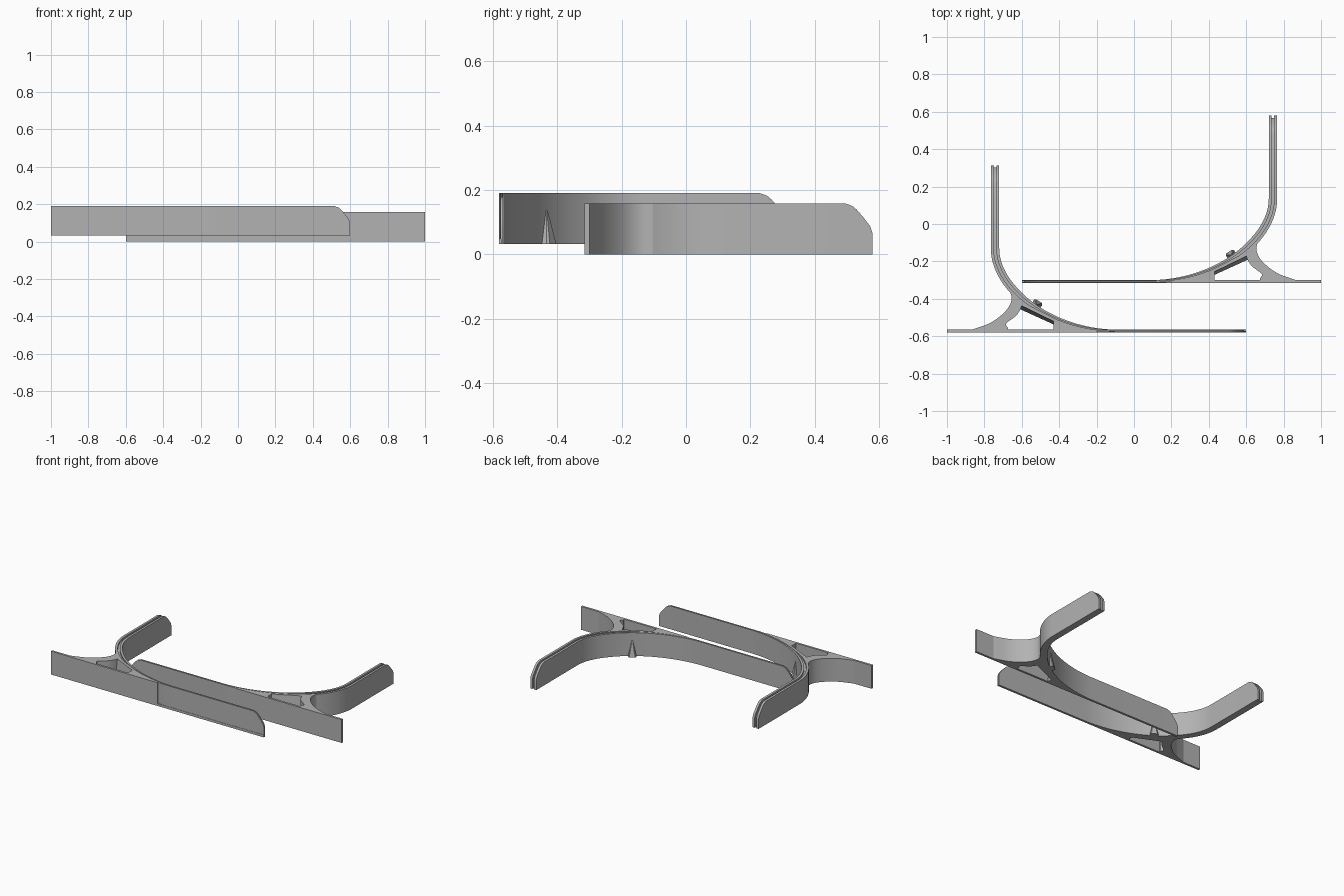
import bpy, bmesh, math
from mathutils import Vector

if "Cube" in bpy.data.objects:
    bpy.data.objects.remove(bpy.data.objects["Cube"])

H = 0.158            # bracket height
GROOVE = 0.012       # depth of the slot between the two skins
PLATE_Y = -0.5715    # centre line of the thin front strip

grey = bpy.data.materials.new("plain grey")
grey.diffuse_color = (0.45, 0.45, 0.45, 1)
grey.use_nodes = True
grey.node_tree.nodes["Principled BSDF"].inputs["Base Color"].default_value = grey.diffuse_color


def finish(name, bm, side, dy, dz):
    """Mirror and place one part, then shade it."""
    for v in bm.verts:
        v.co = (v.co.x * side, v.co.y + dy, v.co.z + dz)
    bmesh.ops.recalc_face_normals(bm, faces=bm.faces[:])
    me = bpy.data.meshes.new(name)
    bm.to_mesh(me)
    bm.free()
    me.materials.append(grey)
    me.shade_smooth()
    me.set_sharp_from_angle(angle=math.radians(30))
    ob = bpy.data.objects.new(name, me)
    bpy.context.collection.objects.link(ob)


def loft(rings):
    """Skin a list of equal vertex rings and cap the ends."""
    bm = bmesh.new()
    vs = [[bm.verts.new(p) for p in r] for r in rings]
    n = len(vs[0])
    for a, b in zip(vs, vs[1:]):
        for i in range(n):
            j = (i + 1) % n
            bm.faces.new((a[i], a[j], b[j], b[i]))
    bm.faces.new(vs[0])
    bm.faces.new(vs[-1])
    return bm


def prism(outline, z0, z1):
    return loft([[(x, y, z) for x, y in outline] for z in (z0, z1)])


def spline(pts, n=6):
    """Smooth curve through the given points."""
    p = [Vector(q) for q in pts]
    p = [2 * p[0] - p[1]] + p + [2 * p[-1] - p[-2]]
    out = []
    for a, b, c, d in zip(p, p[1:], p[2:], p[3:]):
        for k in range(n):
            t = k / n
            out.append(0.5 * (2 * b + (c - a) * t + (2 * a - 5 * b + 4 * c - d) * t * t
                              + (3 * b - a - 3 * c + d) * t ** 3))
    return out + [p[-2]]


# rounded corner at both free ends: distance from end, height
CORNER = [(0, 0.066), (0.007, 0.087), (0.03, 0.117), (0.05, 0.14), (0.062, 0.150), (0.084, H)]
ARM_T, STRIP_T = 0.0225, 0.0065    # half thicknesses

P = [Vector(q) for q in ((-0.743, -0.13), (-0.743, -0.35), (-0.45, PLATE_Y), (-0.1, PLATE_Y))]


def bend(t):
    """Point, inward normal and half thickness on the bend."""
    s = 1 - t
    pos = s**3 * P[0] + 3*s*s*t * P[1] + 3*s*t*t * P[2] + t**3 * P[3]
    tan = (s*s * (P[1] - P[0]) + 2*s*t * (P[2] - P[1]) + t*t * (P[3] - P[2])).normalized()
    k = max(0, (t - 0.35) / 0.65)
    return pos, Vector((-tan.y, tan.x)), ARM_T + (STRIP_T - ARM_T) * k


def stations(inset):
    st = [(Vector((-0.743, 0.314 - u - inset)), Vector((1, 0)), ARM_T, h - inset) for u, h in CORNER]
    st += [(*bend(i / 32), H - inset) for i in range(33)]
    st += [(Vector((0.6 - u - inset, PLATE_Y)), Vector((0, 1)), STRIP_T, h - inset)
           for u, h in reversed(CORNER)]
    return st


def layer(a, b, inset):
    """One skin of the band between thickness fractions a and b."""
    rings = []
    for pos, nrm, w, h in stations(inset):
        p, q = pos + nrm * w * a, pos + nrm * w * b
        rings.append([(p.x, p.y, 0), (q.x, q.y, 0), (q.x, q.y, h), (p.x, p.y, h)])
    return loft(rings)


def bracket(tag, side, dy, dz):
    def put(name, bm):
        finish(f"{tag}_{name}", bm, side, dy, dz)

    # curved band: two skins with a recessed core
    put("band_outer_skin", layer(-1, -0.3, 0))
    put("band_core", layer(-0.3, 0.3, GROOVE))
    put("band_inner_skin", layer(0.3, 1, 0))

    # straight front plate and the lip below the recessed panel
    put("front_plate", prism([(-1, -0.58), (-0.2, -0.58), (-0.2, -0.565), (-1, -0.565)], 0, H))
    put("bottom_lip", prism([(-0.2, -0.58), (0.6, -0.58), (0.6, -0.572), (-0.2, -0.572)], 0, 0.016))

    # flared strut joining plate and bend
    outer = spline([(-0.87, -0.566), (-0.765, -0.527), (-0.684, -0.463), (-0.654, -0.398), (-0.676, -0.335)])
    inner = spline([(-0.60, -0.42), (-0.603, -0.445), (-0.628, -0.488), (-0.676, -0.525),
                    (-0.684, -0.54), (-0.675, -0.553)])
    put("strut", prism(outer + inner + [Vector((-0.675, -0.57)), Vector((-0.87, -0.57))], 0, H))

    # solid filler in the narrow angle between plate and band
    edge = [bend(i / 32)[0] for i in range(21, 33)]
    put("corner_filler", prism([Vector((edge[0].x, -0.57))] + edge, 0, H))

    # drafted wall along the long side of the opening
    a, b = Vector((-0.6, -0.415)), Vector((-0.385, -0.525))
    c, d = Vector((-0.395, -0.553)), Vector((-0.61, -0.455))
    put("drafted_wall", loft([[(*a, 0), (*b, 0), (*c, 0), (*d, 0)],
                              [(*a, H), (*b, H), (*b.lerp(c, .5), H), (*a.lerp(d, .5), H)]]))

    # small tapered rib on the inside of the bend
    pos, nrm, w = bend(0.53)
    tan = Vector((nrm.y, -nrm.x))

    def rib_ring(half, out, z):
        return [(*(pos + tan * s * half + nrm * o), z) for s, o in
                ((-1, 0), (1, 0), (1, w + out * 0.7), (0.7, w + out), (-0.7, w + out), (-1, w + out * 0.7))]
    put("rib", loft([rib_ring(0.026, 0.024, 0), rib_ring(0.003, 0.002, 0.106)]))


bracket("left", 1, 0, 0.032)
bracket("right", -1, 0.265, 0)
